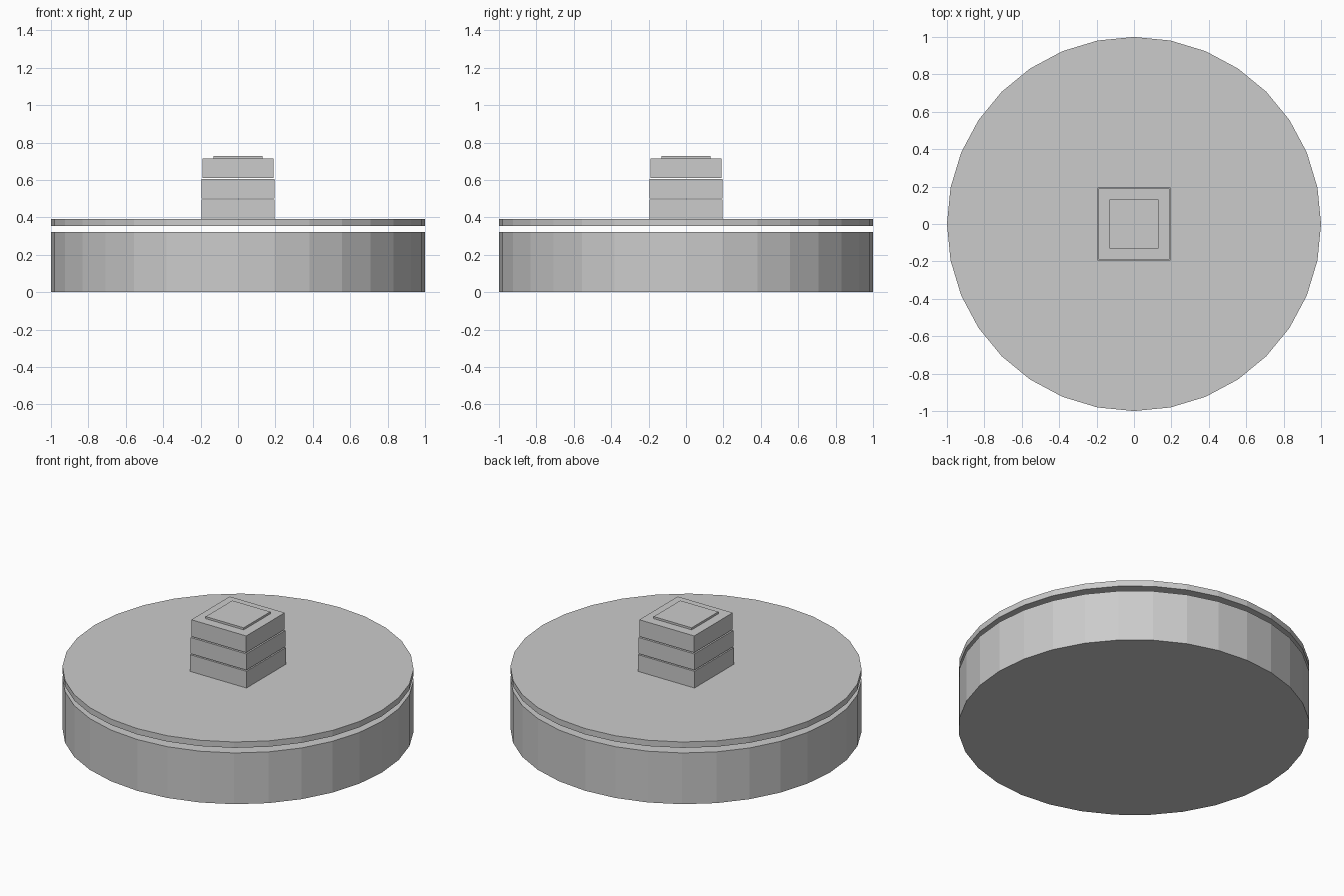
import bpy

if "Cube" in bpy.data.objects:
    bpy.data.objects.remove(bpy.data.objects["Cube"])


def disc(name, z0, z1, r=1.0):
    bpy.ops.mesh.primitive_cylinder_add(vertices=32, radius=r, depth=z1 - z0,
                                        location=(0, 0, (z0 + z1) / 2))
    bpy.context.object.name = name


def block(name, z0, z1, half):
    bpy.ops.mesh.primitive_cube_add(size=1, location=(0, 0, (z0 + z1) / 2))
    ob = bpy.context.object
    ob.name = name
    ob.scale = (2 * half, 2 * half, z1 - z0)


# Round base and the thin plate hovering above it
disc("base", 0.0, 0.322)
disc("top_plate", 0.354, 0.391)

# Stacked square knob with narrow gaps between its layers
layers = [(0.391, 0.496, 0.196), (0.502, 0.604, 0.194), (0.61, 0.715, 0.191)]
for i, (z0, z1, half) in enumerate(layers):
    block(f"knob_layer_{i + 1}", z0, z1, half)

# Small raised cap
block("knob_cap", 0.715, 0.728, 0.132)
